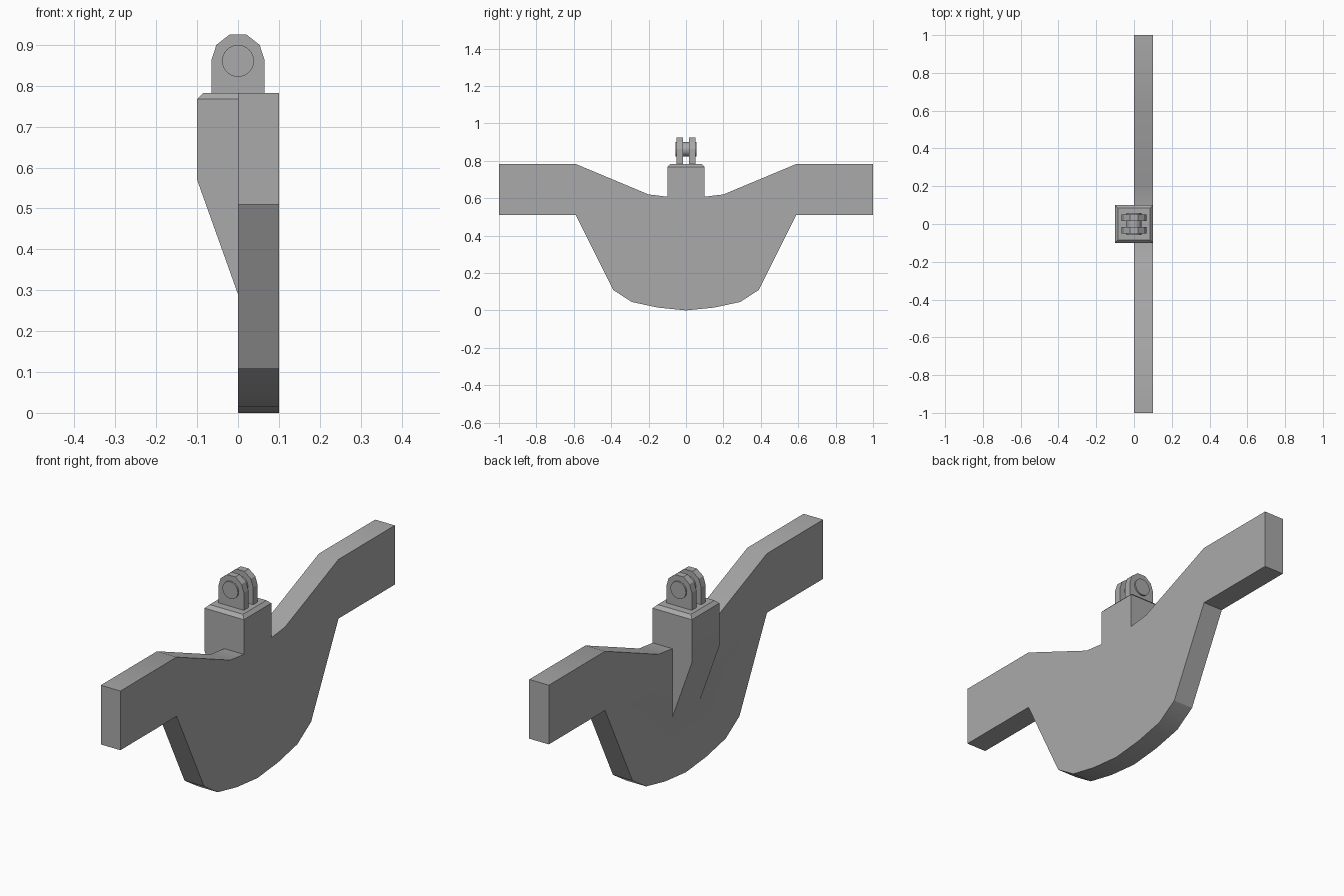
import bpy, bmesh
from math import radians
from mathutils import Vector

cube = bpy.data.objects.get("Cube")
if cube:
    bpy.data.objects.remove(cube, do_unlink=True)

grey = bpy.data.materials.new("mid grey")
grey.use_nodes = True
colour = (0.4, 0.4, 0.4, 1)
grey.diffuse_color = colour
grey.node_tree.nodes["Principled BSDF"].inputs["Base Color"].default_value = colour


def prism(name, points, start, depth, chamfer=0):
    """Extrude a closed outline by the depth vector, optionally chamfering its top rim."""
    bm = bmesh.new()
    face = bm.faces.new([bm.verts.new(p) for p in points])
    new = bmesh.ops.extrude_face_region(bm, geom=[face])["geom"]
    moved = [v for v in new if isinstance(v, bmesh.types.BMVert)]
    bmesh.ops.translate(bm, verts=moved, vec=Vector(depth))
    bmesh.ops.translate(bm, verts=bm.verts, vec=Vector(start))
    bmesh.ops.recalc_face_normals(bm, faces=bm.faces)
    if chamfer:
        top = max(v.co.z for v in bm.verts)
        rim = [e for e in bm.edges if all(v.co.z > top - 1e-4 for v in e.verts)]
        bmesh.ops.bevel(bm, geom=rim, offset=chamfer, segments=1, affect='EDGES')
    mesh = bpy.data.meshes.new(name)
    bm.to_mesh(mesh)
    bm.free()
    mesh.materials.append(grey)
    obj = bpy.data.objects.new(name, mesh)
    bpy.context.collection.objects.link(obj)
    return obj


def activate(obj):
    bpy.ops.object.select_all(action='DESELECT')
    obj.select_set(True)
    bpy.context.view_layer.objects.active = obj


def mirrored(half):
    """Complete a symmetric outline, sharing any point on the axis."""
    return half + [(-a, z) for a, z in reversed(half) if a > 0]


# Flat winged plate with a rounded belly
half_plate = [(0, 0.0), (0.15, 0.015), (0.29, 0.045), (0.39, 0.11), (0.59, 0.51),
              (1, 0.51), (1, 0.783), (0.59, 0.783), (0.2, 0.62), (0.1, 0.608)]
plate = prism("winged_plate", [(0, y, z) for y, z in mirrored(half_plate)],
              (0, 0, 0), (0.1, 0, 0))

# Mount block with a sloping underside, fused to the plate
block_side = [(-0.1, 0.57), (0, 0.29), (0.1, 0.29), (0.1, 0.783), (-0.1, 0.783)]
block = prism("mount_block", [(x, 0, z) for x, z in block_side],
              (0, -0.1, 0), (0, 0.2, 0), chamfer=0.015)
activate(plate)
fuse = plate.modifiers.new("fuse", 'BOOLEAN')
fuse.operation = 'UNION'
fuse.solver = 'EXACT'
fuse.object = block
bpy.ops.object.modifier_apply(modifier=fuse.name)
bpy.data.objects.remove(block, do_unlink=True)
bpy.ops.object.shade_smooth_by_angle(angle=radians(25))

# Pair of hinge prongs
half_prong = [(0.065, 0.775), (0.065, 0.863), (0.053, 0.9), (0.021, 0.925)]
for side, y in (("front", -0.05), ("back", 0.017)):
    prism(side + "_prong", [(x, 0, z) for x, z in mirrored(half_prong)],
          (0, y, 0), (0, 0.033, 0))

# Hinge pin through both prongs
bpy.ops.mesh.primitive_cylinder_add(vertices=32, radius=0.039, depth=0.114,
                                    location=(0, 0, 0.861), rotation=(radians(90), 0, 0))
pin = bpy.context.object
pin.name = "hinge_pin"
pin.data.materials.append(grey)
bpy.ops.object.shade_smooth_by_angle(angle=radians(30))
